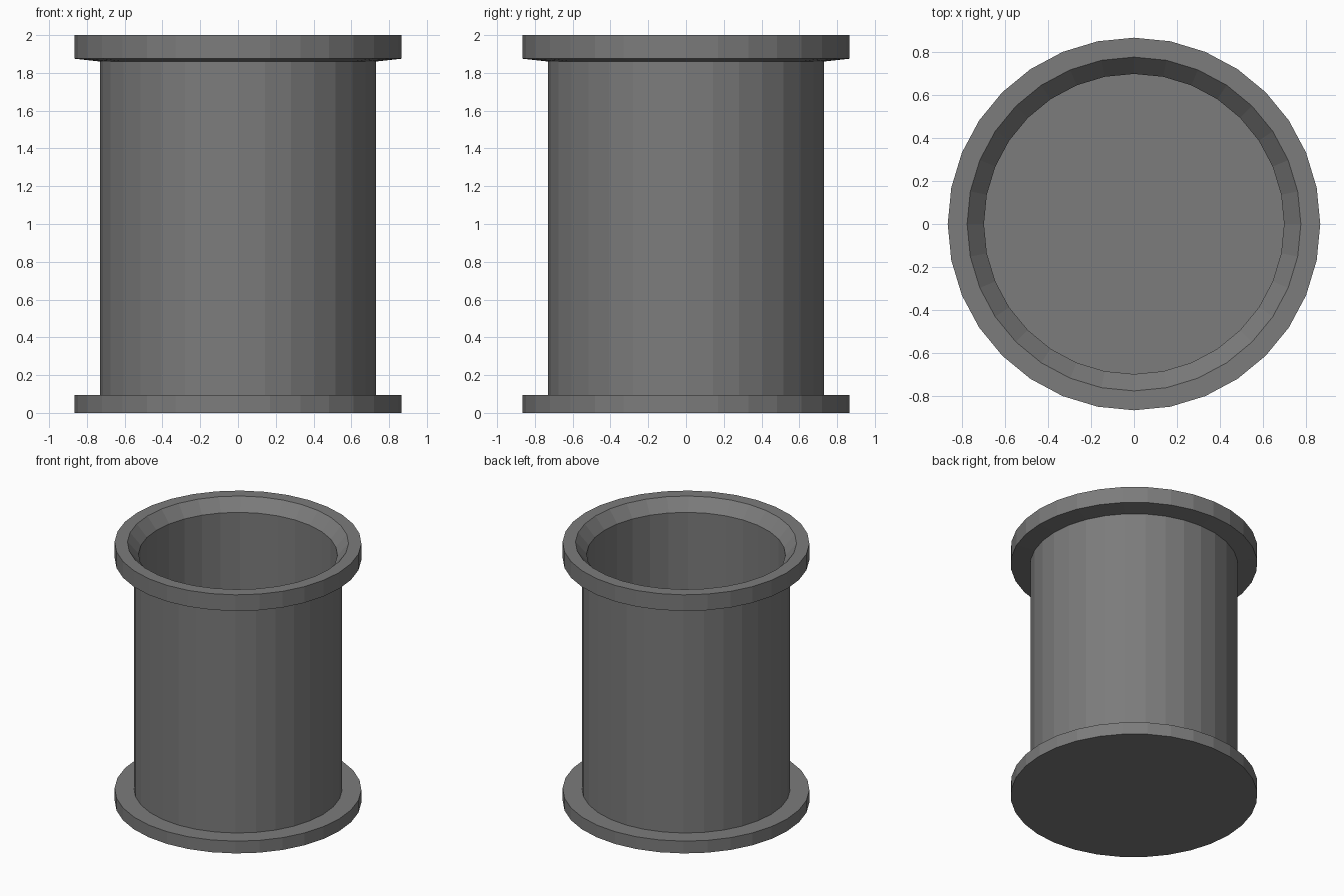
import bpy, bmesh, math

if "Cube" in bpy.data.objects:
    bpy.data.objects.remove(bpy.data.objects["Cube"])

SIDES = 32

grey = bpy.data.materials.new("dark grey metal")
grey.diffuse_color = (0.2, 0.2, 0.2, 1)
grey.use_nodes = True
grey.node_tree.nodes["Principled BSDF"].inputs["Base Color"].default_value = grey.diffuse_color

# Closed outline as (radius, height), from the base centre up the outside and down the inside
profile = [
    (0, 0), (0.865, 0), (0.865, 0.095), (0.73, 0.095),        # base flange
    (0.73, 1.86), (0.865, 1.875), (0.865, 2.0),               # body and rim
    (0.775, 2.0), (0.697, 1.91), (0.697, 0.095), (0, 0.095),  # sloped lip, inner wall, floor
]

bm = bmesh.new()
rings = []
for r, z in profile:
    if r == 0:
        rings.append([bm.verts.new((0, 0, z))])
    else:
        rings.append([bm.verts.new((r * math.cos(2 * math.pi * i / SIDES),
                                    r * math.sin(2 * math.pi * i / SIDES), z))
                      for i in range(SIDES)])

# Bridge neighbouring rings, with fans at the two centres
for a, b in zip(rings, rings[1:]):
    for i in range(SIDES):
        j = (i + 1) % SIDES
        if len(a) == 1:
            bm.faces.new((a[0], b[j], b[i]))
        elif len(b) == 1:
            bm.faces.new((a[i], a[j], b[0]))
        else:
            bm.faces.new((a[i], a[j], b[j], b[i]))
bmesh.ops.recalc_face_normals(bm, faces=bm.faces[:])

mesh = bpy.data.meshes.new("flanged_canister")
bm.to_mesh(mesh)
bm.free()
mesh.materials.append(grey)
bpy.context.collection.objects.link(bpy.data.objects.new("flanged_canister", mesh))
